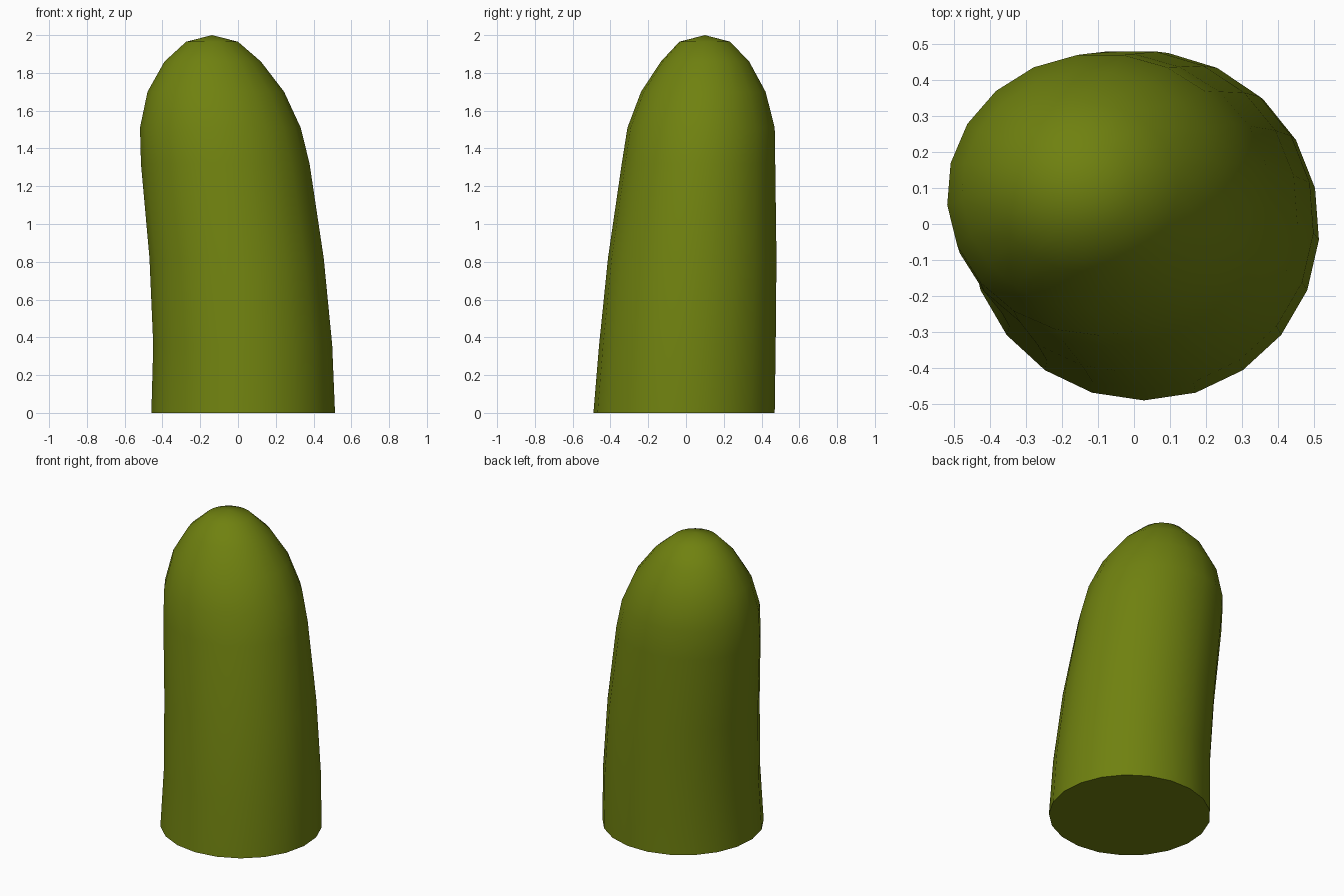
import bpy, bmesh, math

if "Cube" in bpy.data.objects:
    bpy.data.objects.remove(bpy.data.objects["Cube"])

SIDES = 21
# height, then left / right / front / back extents of each ring
RINGS = [
    (0.00, -0.46, 0.515, -0.49, 0.475),
    (0.36, -0.45, 0.50, -0.46, 0.48),
    (0.82, -0.47, 0.455, -0.413, 0.484),
    (1.32, -0.515, 0.38, -0.34, 0.477),
    (1.51, -0.52, 0.333, -0.31, 0.474),
    (1.70, -0.48, 0.245, -0.238, 0.425),
    (1.86, -0.39, 0.122, -0.133, 0.337),
    (1.965, -0.275, 0.0, -0.035, 0.235),
]
TIP = (-0.137, 0.10, 2.0)

mat = bpy.data.materials.new("olive green")
mat.diffuse_color = (0.16, 0.22, 0.005, 1)
mat.use_nodes = True
mat.node_tree.nodes["Principled BSDF"].inputs["Base Color"].default_value = mat.diffuse_color

# leaning stalk: stacked elliptical rings closed by a rounded tip
bm = bmesh.new()
loops = []
for z, x0, x1, y0, y1 in RINGS:
    cx, cy, rx, ry = (x0 + x1) / 2, (y0 + y1) / 2, (x1 - x0) / 2, (y1 - y0) / 2
    ring = []
    for i in range(SIDES):
        a = -math.pi / 2 + 2 * math.pi * i / SIDES
        ring.append(bm.verts.new((cx + rx * math.cos(a), cy + ry * math.sin(a), z)))
    loops.append(ring)
tip = bm.verts.new(TIP)
for i in range(SIDES):
    j = (i + 1) % SIDES
    for lo, hi in zip(loops, loops[1:]):
        bm.faces.new((lo[i], lo[j], hi[j], hi[i]))
    bm.faces.new((loops[-1][i], loops[-1][j], tip))
# flat cut base
bm.faces.new(loops[0][::-1])

mesh = bpy.data.meshes.new("rounded_stalk")
bm.to_mesh(mesh)
bm.free()
mesh.materials.append(mat)
obj = bpy.data.objects.new("rounded_stalk", mesh)
bpy.context.collection.objects.link(obj)
bpy.context.view_layer.objects.active = obj
obj.select_set(True)
bpy.ops.object.shade_smooth_by_angle(angle=math.radians(50))
